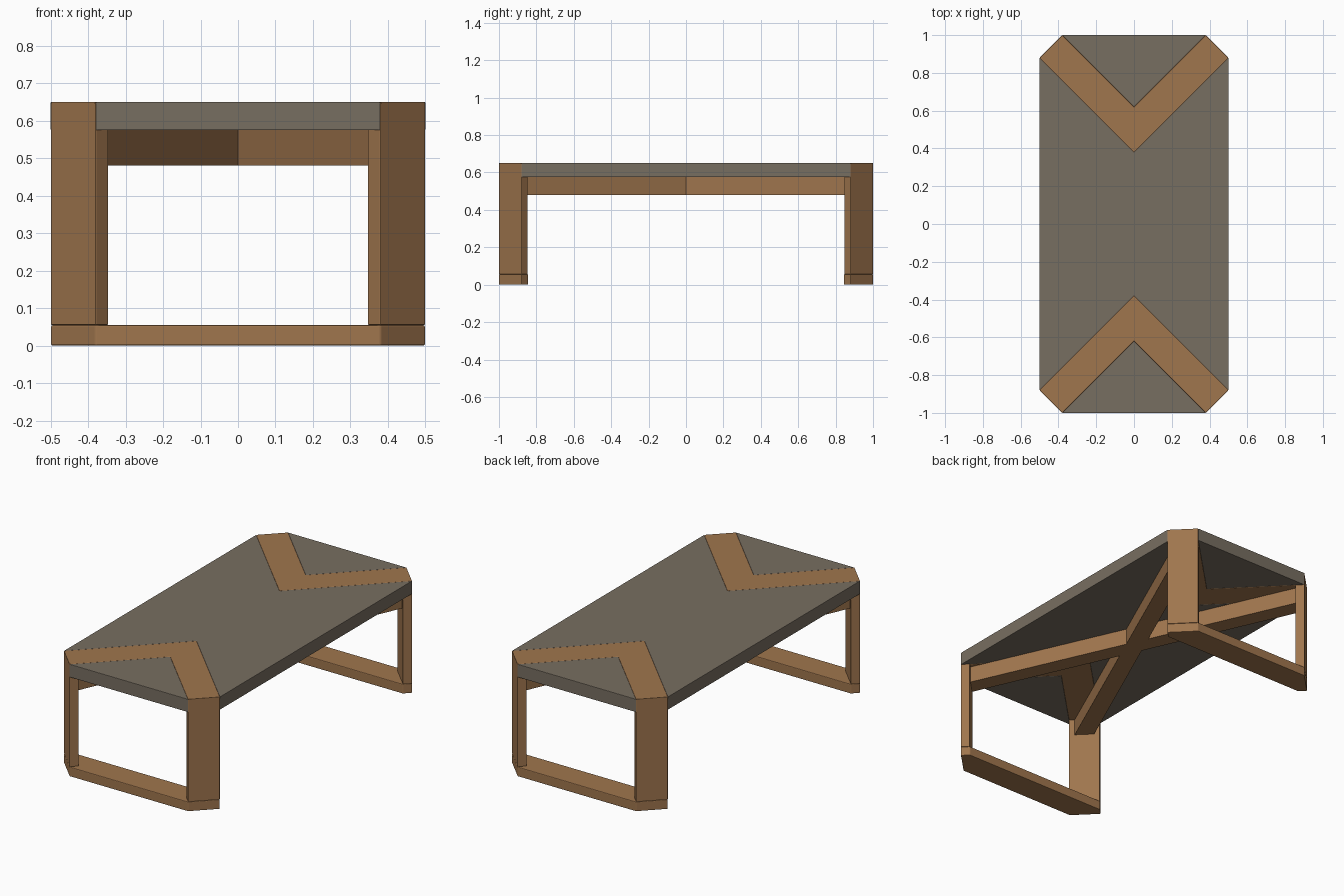
import bpy, bmesh

if "Cube" in bpy.data.objects:
    bpy.data.objects.remove(bpy.data.objects["Cube"])

def material(name, rgb):
    m = bpy.data.materials.new(name)
    m.diffuse_color = (*rgb, 1)
    m.use_nodes = True
    m.node_tree.nodes["Principled BSDF"].inputs["Base Color"].default_value = m.diffuse_color
    return m

wood = material("warm_wood", (0.35, 0.18, 0.075))
grey = material("stone_grey", (0.187, 0.156, 0.119))

FOOT, UNDER, TOP = 0.055, 0.575, 0.65   # main heights
T = 0.035                               # x/y inset of the 0.05 thick leg

def solid(name, low, high, mat, bevel=0.003):
    """Solid between two matching outlines of 3D points."""
    bm = bmesh.new()
    a = [bm.verts.new(p) for p in low]
    b = [bm.verts.new(p) for p in high]
    bm.faces.new(a)
    bm.faces.new(b)
    n = len(a)
    for i in range(n):
        j = (i + 1) % n
        bm.faces.new((a[i], a[j], b[j], b[i]))
    bmesh.ops.recalc_face_normals(bm, faces=bm.faces)
    me = bpy.data.meshes.new(name)
    bm.to_mesh(me)
    bm.free()
    me.materials.append(mat)
    ob = bpy.data.objects.new(name, me)
    bpy.context.collection.objects.link(ob)
    if bevel:
        mod = ob.modifiers.new("soft_edges", 'BEVEL')
        mod.width = bevel
        mod.segments = 2
    return ob

def at(pts, z):
    return [(x, y, z) for x, y in pts]

def slab(name, pts, z0, z1, mat, bevel=0.003):
    return solid(name, at(pts, z0), at(pts, z1), mat, bevel)

# centre panel of the top, notched at both ends
slab("centre_panel", [(0.5, -0.88), (0.5, 0.88), (0, 0.38), (-0.5, 0.88),
                      (-0.5, -0.88), (0, -0.38)], UNDER, TOP, grey, 0.002)

for end, s in (("front", -1), ("back", 1)):
    # triangular end panel
    slab(end + "_end_panel", [(0.38, s), (0, 0.62 * s), (-0.38, s)], UNDER, TOP, grey, 0.002)

    # wooden chevron inlay, mitred into the legs
    v_top = [(0.38, s), (0, 0.62 * s), (-0.38, s),
             (-0.5, 0.88 * s), (0, 0.38 * s), (0.5, 0.88 * s)]
    v_low = [(x - T * (1 if x > 0 else -1), y - T * s) if x else (x, y) for x, y in v_top]
    solid(end + "_chevron", at(v_low, UNDER), at(v_top, TOP), wood, 0.002)

    # foot rail with clipped corners
    slab(end + "_foot_rail", [(-0.38, s), (0.38, s), (0.5, 0.88 * s), (0.465, 0.845 * s),
                              (-0.465, 0.845 * s), (-0.5, 0.88 * s)], 0, FOOT, wood, 0.004)

    # flat legs turned 45 degrees
    for side, k in (("left", -1), ("right", 1)):
        plan = [(0.38 * k, s), (0.5 * k, 0.88 * s),
                ((0.5 - T) * k, (0.88 - T) * s), ((0.38 - T) * k, (1 - T) * s)]
        solid(f"{end}_{side}_leg", at(plan, FOOT),
              at(plan[:2], TOP) + at(plan[2:], UNDER), wood)

# crossed braces under the top, ends cut flush with the legs
for name, k in (("brace_a", 1), ("brace_b", -1)):
    p, q = (0.443 * k, 0.867), (0.367 * k, 0.943)
    slab(name, [p, q, (-p[0], -p[1]), (-q[0], -q[1])], 0.48, UNDER, wood, 0)
